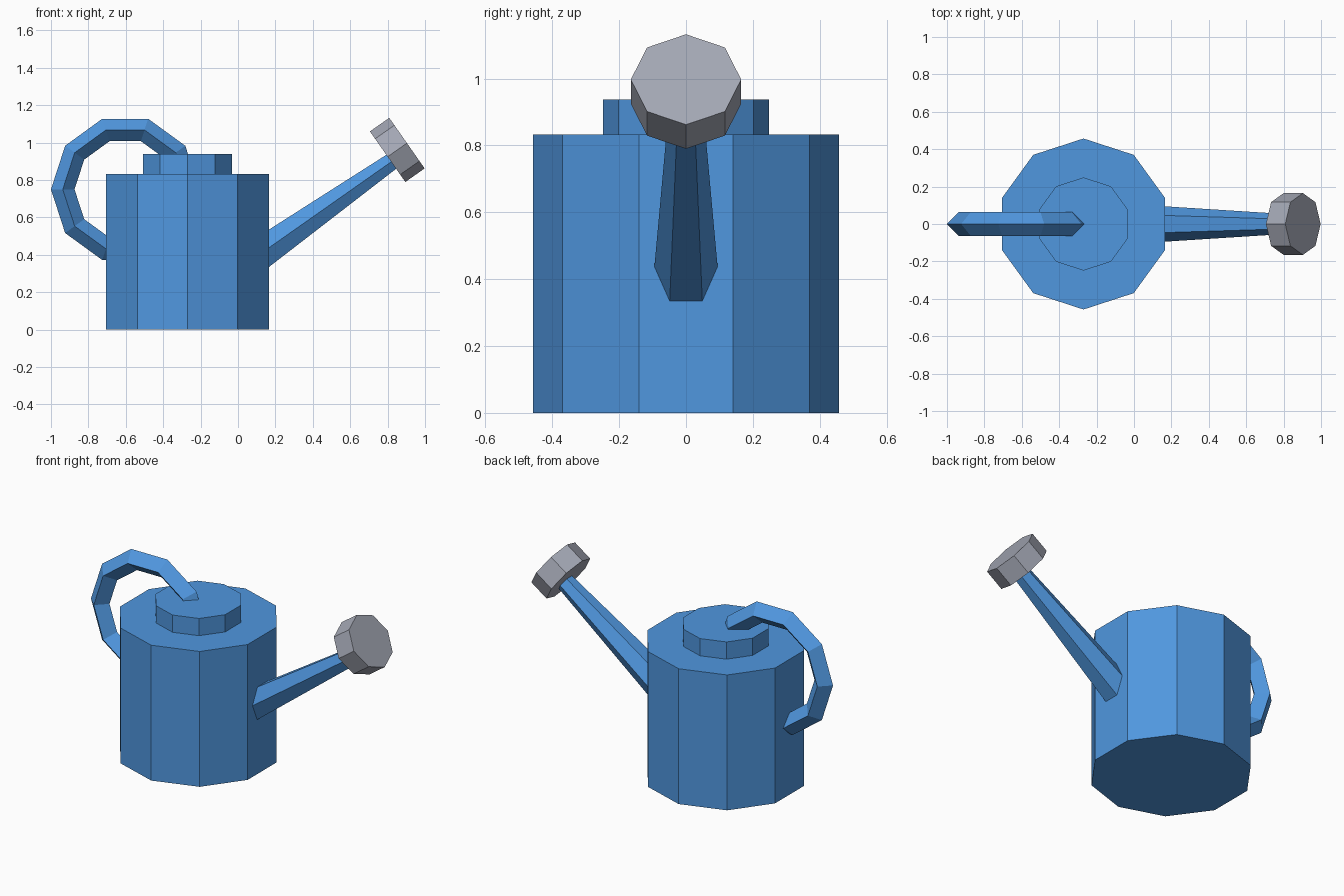
import bpy, bmesh
from math import cos, sin, pi, radians
from mathutils import Vector

cube = bpy.data.objects.get("Cube")
if cube:
    bpy.data.objects.remove(cube, do_unlink=True)


def material(name, rgb):
    m = bpy.data.materials.new(name)
    m.use_nodes = True
    m.diffuse_color = (*rgb, 1)
    m.node_tree.nodes["Principled BSDF"].inputs["Base Color"].default_value = (*rgb, 1)
    return m


blue = material("blue paint", (0.08, 0.31, 0.74))
grey = material("grey metal", (0.37, 0.39, 0.46))


def finish(bm, name, mat):
    bmesh.ops.recalc_face_normals(bm, faces=bm.faces)
    mesh = bpy.data.meshes.new(name)
    bm.to_mesh(mesh)
    bm.free()
    mesh.materials.append(mat)
    obj = bpy.data.objects.new(name, mesh)
    bpy.context.collection.objects.link(obj)


def prism(name, mat, start, end, r1, r2, sides, side_axis, turn=0.0):
    """Tapered prism from start to end; side_axis points to its first corner."""
    a, b = Vector(start), Vector(end)
    u = Vector(side_axis)
    v = (b - a).normalized().cross(u)
    bm = bmesh.new()
    rings = []
    for c, r in ((a, r1), (b, r2)):
        angles = [turn + 2 * pi * i / sides for i in range(sides)]
        rings.append([bm.verts.new(c + r * (u * cos(t) + v * sin(t))) for t in angles])
        bm.faces.new(rings[-1])
    for i in range(sides):
        j = (i + 1) % sides
        bm.faces.new((rings[0][i], rings[0][j], rings[1][j], rings[1][i]))
    finish(bm, name, mat)


def ring_handle(name, mat, centre, major, minor, segments):
    """Upright ring with a diamond cross-section."""
    bm = bmesh.new()
    loops = []
    for i in range(segments):
        t = 2 * pi * i / segments
        out = Vector((cos(t), 0, sin(t)))
        mid = Vector(centre) + out * major
        side = Vector((0, minor, 0))
        loops.append([bm.verts.new(mid + d)
                      for d in (out * minor, side, -out * minor, -side)])
    for i in range(segments):
        p, q = loops[i], loops[(i + 1) % segments]
        for k in range(4):
            n = (k + 1) % 4
            bm.faces.new((p[k], p[n], q[n], q[k]))
    finish(bm, name, mat)


# Ten-sided can and lid
cx = -0.27
prism("can_body", blue, (cx, 0, 0), (cx, 0, 0.832), 0.457, 0.457, 10, (0, 1, 0))
prism("lid", blue, (cx, 0, 0.80), (cx, 0, 0.938), 0.249, 0.249, 10, (0, 1, 0))

# Handle ring, sunk into the can and lid
ring_handle("handle", blue, (-0.603, 0, 0.75), 0.334, 0.063, 10)

# Tapered six-sided spout
prism("spout", blue, (0.0, 0, 0.322), (0.83, 0, 0.905), 0.105, 0.052, 6, (0, 1, 0))

# Eight-sided sprinkler head
tilt = radians(35)
back = Vector((0.80, 0, 0.925))
front = back + 0.126 * Vector((cos(tilt), 0, sin(tilt)))
prism("sprinkler_head", grey, back, front, 0.165, 0.165, 8, (0, 1, 0))
